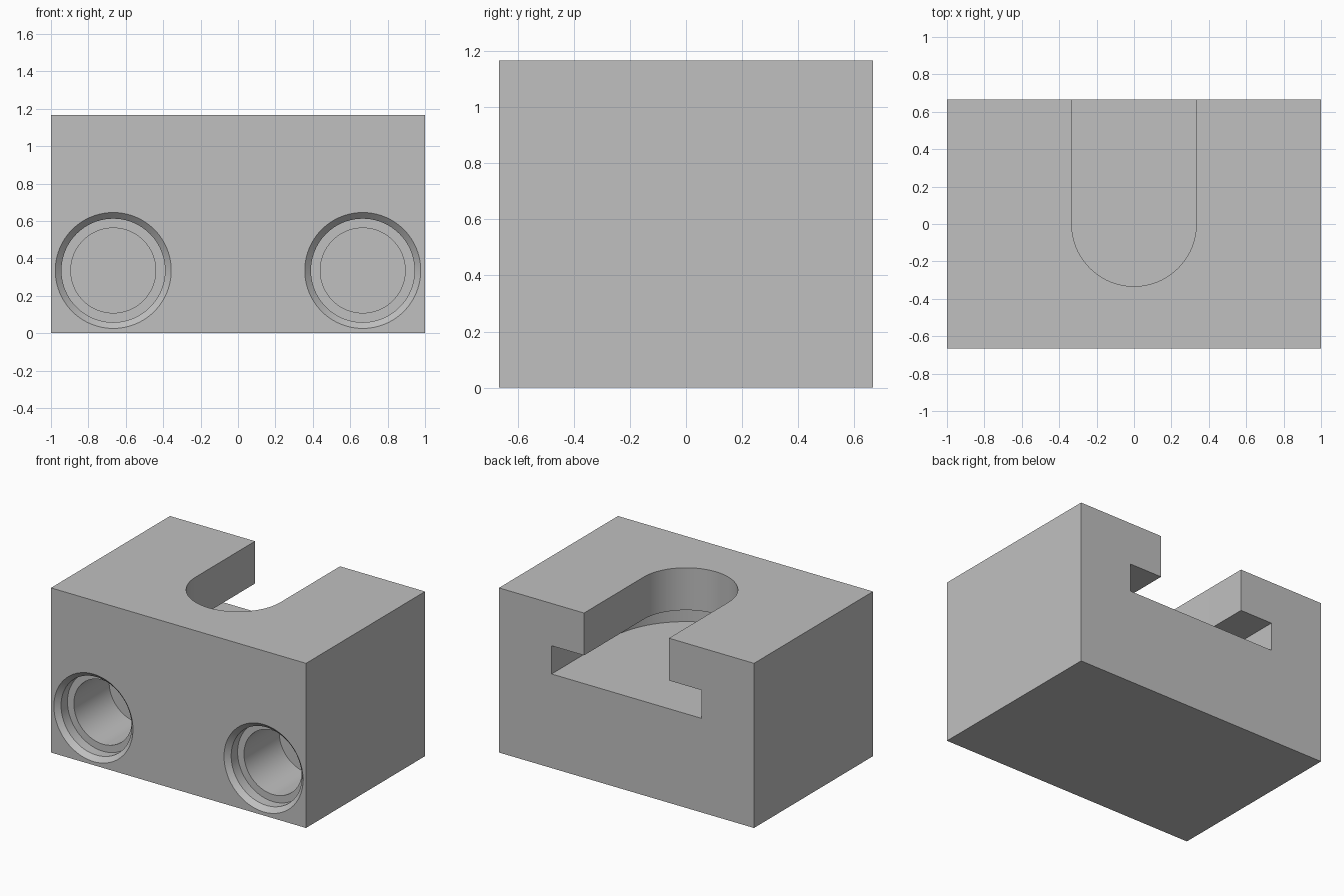
import bpy, bmesh, math
from mathutils import Matrix

if "Cube" in bpy.data.objects:
    bpy.data.objects.remove(bpy.data.objects["Cube"], do_unlink=True)

W, D, H = 2.0, 1.333, 1.167
SEGMENTS = 96

grey = bpy.data.materials.new("plain grey")
grey.use_nodes = True
colour = (0.53, 0.53, 0.53, 1)
grey.diffuse_color = colour
grey.node_tree.nodes["Principled BSDF"].inputs["Base Color"].default_value = colour


def finish(bm, name):
    """Turn a bmesh into a named grey object."""
    bmesh.ops.recalc_face_normals(bm, faces=bm.faces)
    mesh = bpy.data.meshes.new(name)
    bm.to_mesh(mesh)
    bm.free()
    mesh.materials.append(grey)
    obj = bpy.data.objects.new(name, mesh)
    bpy.context.collection.objects.link(obj)
    return obj


def slot_cutter(name, radius, z0, z1):
    """Round-ended slot, open through the back."""
    bm = bmesh.new()
    n = SEGMENTS // 2
    outline = [(radius, D), (-radius, D)]
    for i in range(n + 1):
        a = math.pi * (1 + i / n)
        outline.append((radius * math.cos(a), radius * math.sin(a)))
    face = bm.faces.new([bm.verts.new((x, y, z0)) for x, y in outline])
    out = bmesh.ops.extrude_face_region(bm, geom=[face])
    top = [v for v in out["geom"] if isinstance(v, bmesh.types.BMVert)]
    bmesh.ops.translate(bm, verts=top, vec=(0, 0, z1 - z0))
    return finish(bm, name)


def hole_cutter(name, x, z):
    """Blind stepped hole with a chamfered mouth, lathed around y."""
    profile = [(0.343, -0.033), (0.277, 0.033), (0.277, 0.105), (0.227, 0.105), (0.227, 0.5)]
    bm = bmesh.new()
    rings = []
    for r, depth in profile:
        ring = []
        for i in range(SEGMENTS):
            a = math.tau * i / SEGMENTS
            ring.append(bm.verts.new((x + r * math.cos(a), depth - D / 2, z + r * math.sin(a))))
        rings.append(ring)
    for a, b in zip(rings, rings[1:]):
        for i in range(SEGMENTS):
            j = (i + 1) % SEGMENTS
            bm.faces.new((a[i], a[j], b[j], b[i]))
    bm.faces.new(rings[0])
    bm.faces.new(rings[-1])
    return finish(bm, name)


# Solid block
bm = bmesh.new()
bmesh.ops.create_cube(bm, size=1, matrix=Matrix.Translation((0, 0, H / 2)) @ Matrix.Diagonal((W, D, H, 1)))
block = finish(bm, "slotted_block")

# T-slot and the two front holes
cutters = [
    slot_cutter("wide_slot_cutter", 0.587, 0.667, 0.867),
    slot_cutter("narrow_slot_cutter", 0.333, 0.767, H + 0.2),
    hole_cutter("right_hole_cutter", -0.667, 0.335),
    hole_cutter("left_hole_cutter", 0.667, 0.335),
]

bpy.ops.object.select_all(action="DESELECT")
block.select_set(True)
bpy.context.view_layer.objects.active = block
for cutter in cutters:
    cutter.hide_render = True
    mod = block.modifiers.new(cutter.name, "BOOLEAN")
    mod.operation = "DIFFERENCE"
    mod.solver = "EXACT"
    mod.object = cutter
    bpy.ops.object.modifier_apply(modifier=mod.name)
for cutter in cutters:
    bpy.data.objects.remove(cutter, do_unlink=True)

bpy.ops.object.shade_smooth_by_angle(angle=math.radians(30))
